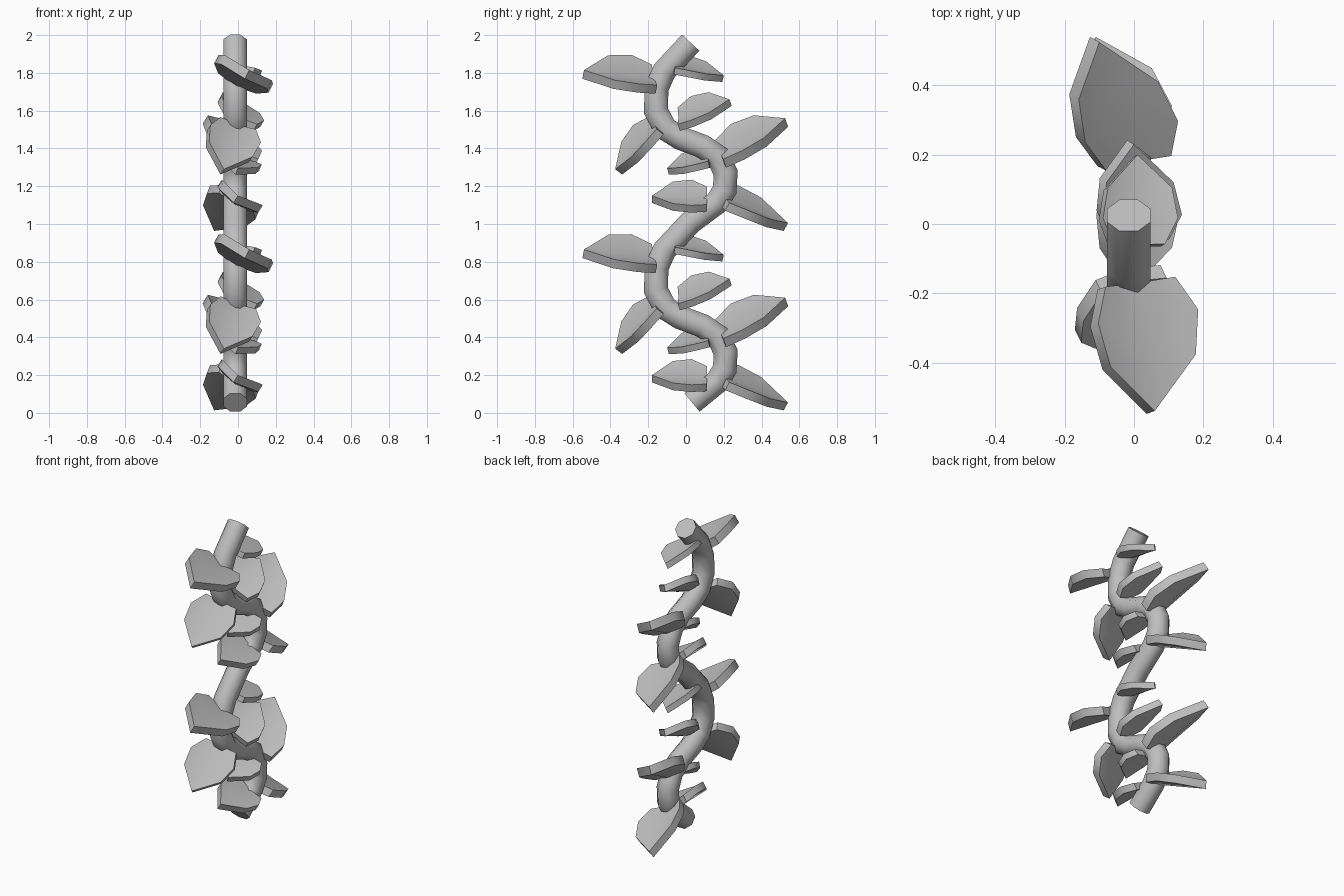
import bpy, bmesh, math
from mathutils import Vector

if "Cube" in bpy.data.objects:
    bpy.data.objects.remove(bpy.data.objects["Cube"])

PERIOD = 0.95          # height of one repeating half of the vine

mat = bpy.data.materials.new("stone_grey")
mat.diffuse_color = (0.52, 0.52, 0.52, 1)
mat.use_nodes = True
mat.node_tree.nodes["Principled BSDF"].inputs["Base Color"].default_value = mat.diffuse_color


def finish(bm, name):
    bmesh.ops.recalc_face_normals(bm, faces=bm.faces)
    me = bpy.data.meshes.new(name)
    bm.to_mesh(me)
    bm.free()
    me.materials.append(mat)
    ob = bpy.data.objects.new(name, me)
    bpy.context.collection.objects.link(ob)
    bpy.ops.object.select_all(action='DESELECT')
    ob.select_set(True)
    bpy.context.view_layer.objects.active = ob
    bpy.ops.object.shade_smooth_by_angle(angle=math.radians(50))
    return ob


# Winding stem: eight-sided tube swept along a path in the y-z plane
def make_stem(radius=0.068, sides=8, x0=-0.015):
    unit = [(.025, 1.96), (-.115, 1.81), (-.155, 1.72), (-.16, 1.60),
            (-.11, 1.505), (-.03, 1.455), (.09, 1.41), (.17, 1.355),
            (.21, 1.27), (.205, 1.18), (.16, 1.11)]
    path = unit + [(y, z - PERIOD) for y, z in unit] + [(.032, .055)]
    pts = [Vector((x0, y, z)) for y, z in path]
    bm = bmesh.new()
    rings = []
    for i, p in enumerate(pts):
        d0 = (p - pts[i - 1]).normalized() if i else None
        d1 = (pts[i + 1] - p).normalized() if i < len(pts) - 1 else d0
        d0 = d0 or d1
        t = (d0 + d1).normalized()
        across = Vector((0, -t.z, t.y)) / max(t.dot(d1), 0.7)
        ring = []
        for k in range(sides):
            a = math.tau * (k + 0.5) / sides
            ring.append(bm.verts.new(p + Vector((radius * math.cos(a), 0, 0))
                                     + across * radius * math.sin(a)))
        rings.append(ring)
    for r0, r1 in zip(rings, rings[1:]):
        for k in range(sides):
            j = (k + 1) % sides
            bm.faces.new((r0[k], r0[j], r1[j], r1[k]))
    bm.faces.new(rings[0])
    bm.faces.new(rings[-1])
    finish(bm, "stem")


# Thick cupped leaf: rows of (distance along, half width, edge lift)
ROWS = [(0.0, 0.72, 0.12), (0.28, 1.03, 0.24), (0.62, 0.88, 0.2)]


def make_leaf(name, base, tip, side, thick):
    base, tip, side = Vector(base), Vector(tip), Vector(side)
    axis = tip - base
    n = side.cross(axis).normalized()
    if n.z < 0:
        n = -n
    w = side.length
    bm = bmesh.new()
    layers = []
    for drop in (0, -thick):
        rows = []
        for u, h, lift in ROWS:
            c = base + axis * u + n * drop
            rows.append([bm.verts.new(c - side * h + n * lift * w),
                         bm.verts.new(c),
                         bm.verts.new(c + side * h + n * lift * w)])
        end = bm.verts.new(tip + n * drop)
        for a, b in zip(rows, rows[1:]):
            for k in (0, 1):
                bm.faces.new((a[k], a[k + 1], b[k + 1], b[k]))
        for k in (0, 1):
            bm.faces.new((rows[-1][k], rows[-1][k + 1], end))
        layers.append([r[0] for r in rows] + [end]
                      + [r[2] for r in reversed(rows)] + [rows[0][1]])
    top, low = layers
    for i in range(len(top)):       # rim
        j = (i + 1) % len(top)
        bm.faces.new((top[i], top[j], low[j], low[i]))
    finish(bm, name)


# name, base, tip, half-width vector, thickness
LEAVES = [
    ("front_top_leaf", (.01, -.17, 1.773), (.06, -.54, 1.815), (.14, .02, -.075), .052),
    ("back_top_small_leaf", (.01, -.06, 1.842), (.01, .2, 1.787), (.105, 0, -.038), .038),
    ("back_middle_small_leaf", (.015, -.04, 1.56), (0, .23, 1.66), (.11, 0, -.062), .042),
    ("front_middle_leaf", (-.005, -.165, 1.525), (-.075, -.375, 1.29), (.13, .03, -.045), .05),
    ("back_middle_leaf", (.005, .18, 1.378), (-.1, .525, 1.56), (.13, .03, -.068), .055),
    ("front_low_small_leaf", (.01, .12, 1.35), (0, -.1, 1.295), (.105, 0, -.042), .038),
    ("front_low_leaf", (.01, .11, 1.138), (0, -.18, 1.15), (.105, 0, -.066), .045),
    ("back_low_leaf", (0, .2, 1.145), (-.11, .54, 1.005), (.125, .03, -.066), .05),
]

make_stem()
for half, dz in (("upper", 0), ("lower", -PERIOD)):
    for name, base, tip, side, thick in LEAVES:
        up = Vector((0, 0, dz))
        make_leaf(f"{half}_{name}", Vector(base) + up, Vector(tip) + up, side, thick)
